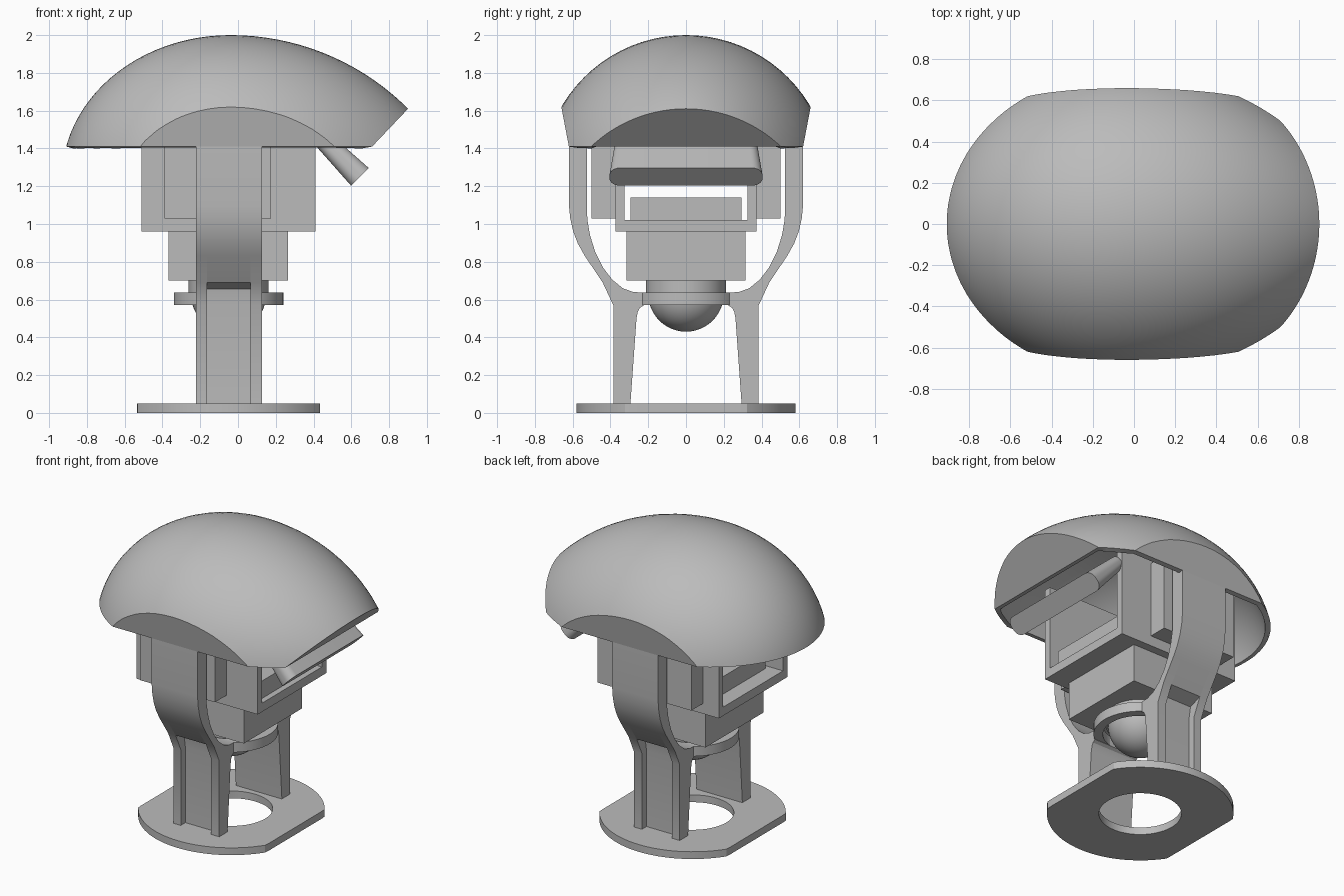
import bpy, bmesh, math
from mathutils import Vector

if "Cube" in bpy.data.objects:
    bpy.data.objects.remove(bpy.data.objects["Cube"])

CX = -0.05   # x of the round parts' common axis
grey = bpy.data.materials.new("mid_grey")
grey.diffuse_color = (0.5, 0.5, 0.5, 1)
grey.use_nodes = True
grey.node_tree.nodes["Principled BSDF"].inputs["Base Color"].default_value = grey.diffuse_color


def finish(bm, name, smooth=True, wall=0):
    """Turn a bmesh into a named, shaded object."""
    me = bpy.data.meshes.new(name)
    bm.to_mesh(me)
    bm.free()
    me.materials.append(grey)
    ob = bpy.data.objects.new(name, me)
    bpy.context.collection.objects.link(ob)
    bpy.ops.object.select_all(action='DESELECT')
    ob.select_set(True)
    bpy.context.view_layer.objects.active = ob
    if wall:
        mod = ob.modifiers.new("wall", 'SOLIDIFY')
        mod.thickness, mod.offset = wall, -1
        bpy.ops.object.modifier_apply(modifier=mod.name)
    if smooth:
        bpy.ops.object.shade_smooth_by_angle(angle=math.radians(30))
    return ob


def loft(name, ring_a, ring_b, smooth=True):
    """Closed solid between two matching rings of points."""
    bm = bmesh.new()
    a = [bm.verts.new(p) for p in ring_a]
    b = [bm.verts.new(p) for p in ring_b]
    bm.faces.new(a)
    bm.faces.new(b)
    n = len(a)
    for i in range(n):
        j = (i + 1) % n
        bm.faces.new((a[i], a[j], b[j], b[i]))
    bmesh.ops.recalc_face_normals(bm, faces=bm.faces)
    return finish(bm, name, smooth)


def prism_x(name, yz, x0, x1, smooth=True):
    return loft(name, [(x0, y, z) for y, z in yz], [(x1, y, z) for y, z in yz], smooth)


def box(name, x0, x1, y0, y1, z0, z1):
    return prism_x(name, [(y0, z0), (y1, z0), (y1, z1), (y0, z1)], x0, x1, False)


def plate_ring(name, r_out, r_in, z0, z1, clip=9, n=96):
    """Flat ring, optionally cut straight at x = +-clip."""
    bm = bmesh.new()
    loops = []
    for r, z in ((r_out, z0), (r_out, z1), (r_in, z1), (r_in, z0)):
        loops.append([bm.verts.new((CX + max(-clip, min(clip, r * math.cos(t))),
                                    r * math.sin(t), z))
                      for t in (2 * math.pi * i / n for i in range(n))])
    for k in range(4):
        p, q = loops[k], loops[(k + 1) % 4]
        for i in range(n):
            j = (i + 1) % n
            bm.faces.new((p[i], p[j], q[j], q[i]))
    bmesh.ops.recalc_face_normals(bm, faces=bm.faces)
    return finish(bm, name)


# Dome: profile spun about a lengthwise axis, cut flat on both sides and one end
AXIS_Z, R = 1.237, 0.763
PEAK = -0.04
prof = []
for i in range(25):                                   # rounded end
    t = math.pi - i * math.pi / 48
    prof.append((PEAK + 0.893 * math.cos(t), 0, AXIS_Z + R * math.sin(t)))
prof[0] = (PEAK - 0.893, 0, AXIS_Z)
big, zc = 1.33, 2.0 - 1.33
end = math.acos((AXIS_Z - zc) / big)
for i in range(1, 25):                                # long sloping end
    t = end * i / 24
    prof.append((PEAK + big * math.sin(t), 0, zc + big * math.cos(t)))
bm = bmesh.new()
vs = [bm.verts.new(p) for p in prof]
es = [bm.edges.new((vs[i], vs[i + 1])) for i in range(len(vs) - 1)]
bmesh.ops.spin(bm, geom=vs + es, cent=(0, 0, AXIS_Z), axis=(1, 0, 0),
               angle=2 * math.pi, steps=80)
bmesh.ops.remove_doubles(bm, verts=bm.verts, dist=1e-4)
bmesh.ops.recalc_face_normals(bm, faces=bm.faces)
cuts = [((0, 0.66, 1.62), (0, 0.21, -0.04)),
        ((0, -0.66, 1.62), (0, -0.21, -0.04)),
        ((0.71, 0, 1.41), (0.20, 0, -0.19)),
        ((0, 0, 1.41), (0, 0, -1))]
for k, (co, no) in enumerate(cuts):
    res = bmesh.ops.bisect_plane(bm, geom=bm.verts[:] + bm.edges[:] + bm.faces[:],
                                 plane_co=co, plane_no=Vector(no).normalized(),
                                 clear_outer=True)
    if k < 3:                                         # underside stays open
        edges = [e for e in res['geom_cut'] if isinstance(e, bmesh.types.BMEdge)]
        bmesh.ops.holes_fill(bm, edges=edges, sides=0)
bmesh.ops.recalc_face_normals(bm, faces=bm.faces)
top = max(bm.faces, key=lambda f: f.calc_center_median().z)
if top.normal.z < 0:
    bmesh.ops.reverse_faces(bm, faces=bm.faces)
finish(bm, "dome_shell", wall=0.035)

# Housing: open channel with a block inside, side boxes and a lower box
w, v = 0.372, 0.325
prism_x("housing", [(-w, 0.96), (w, 0.96), (w, 1.6), (v, 1.6), (v, 1.02),
                    (-v, 1.02), (-v, 1.6), (-w, 1.6)], -0.51, 0.41, False)
box("inner_block", -0.40, 0.37, -0.293, 0.293, 1.01, 1.14)
box("lower_box", -0.368, 0.265, -0.315, 0.315, 0.70, 0.965)
for s, side in ((-1, "front"), (1, "back")):
    y0, y1 = sorted((s * 0.365, s * 0.50))
    box(side + "_side_box", -0.39, 0.175, y0, y1, 1.03, 1.55)

# Tilted nozzle: tapered rounded slot
def slot(c, hw, ht, r):
    pts = []
    for qx, qy, a0 in ((1, 1, 0), (-1, 1, 90), (-1, -1, 180), (1, -1, 270)):
        for i in range(9):
            a = math.radians(a0 + i * 11.25)
            y = qx * (hw - r) + r * math.cos(a)
            t = qy * (ht - r) + r * math.sin(a)
            pts.append((c[0] + t * 0.7071, y, c[1] + t * 0.7071))
    return pts

loft("nozzle", slot((0.645, 1.25), 0.405, 0.066, 0.055),
     slot((0.41, 1.485), 0.365, 0.046, 0.04))

# Neck, ball and collar
bm = bmesh.new()
bmesh.ops.create_cone(bm, cap_ends=True, segments=64, radius1=0.212, radius2=0.212, depth=0.08)
bmesh.ops.translate(bm, verts=bm.verts, vec=(CX, 0, 0.665))
finish(bm, "neck")
bm = bmesh.new()
bmesh.ops.create_uvsphere(bm, u_segments=48, v_segments=24, radius=0.2)
bmesh.ops.translate(bm, verts=bm.verts, vec=(CX, 0, 0.63))
finish(bm, "ball")
plate_ring("collar", 0.29, 0.232, 0.57, 0.637)

# Curved support arms running down into legs with a recessed web
inner = [(0.295, 0.04), (0.262, 0.50), (0.255, 0.535), (0.245, 0.555), (0.225, 0.568),
         (0.225, 0.637), (0.28, 0.64), (0.335, 0.66), (0.39, 0.705), (0.44, 0.77),
         (0.48, 0.85), (0.508, 0.94), (0.522, 1.02), (0.525, 1.09), (0.525, 1.5)]
outer = [(0.62, 1.5), (0.62, 1.10), (0.613, 1.03), (0.597, 0.96), (0.572, 0.895),
         (0.535, 0.83), (0.441, 0.69)]
flange = inner + outer + [(0.385, 0.57), (0.385, 0.04)]
web = inner + outer + [(0.35, 0.655), (0.335, 0.57), (0.335, 0.04)]
for s, side in ((-1, "front"), (1, "back")):
    for part, shape, x0, x1 in (("left_rail", flange, -0.222, -0.165),
                                ("web", web, -0.165, 0.065),
                                ("right_rail", flange, 0.065, 0.127)):
        prism_x(side + "_arm_" + part, [(s * y, z) for y, z in shape], x0, x1)

# Base plate with straight sides and a round hole
plate_ring("base_plate", 0.58, 0.257, 0.0, 0.05, clip=0.485)
